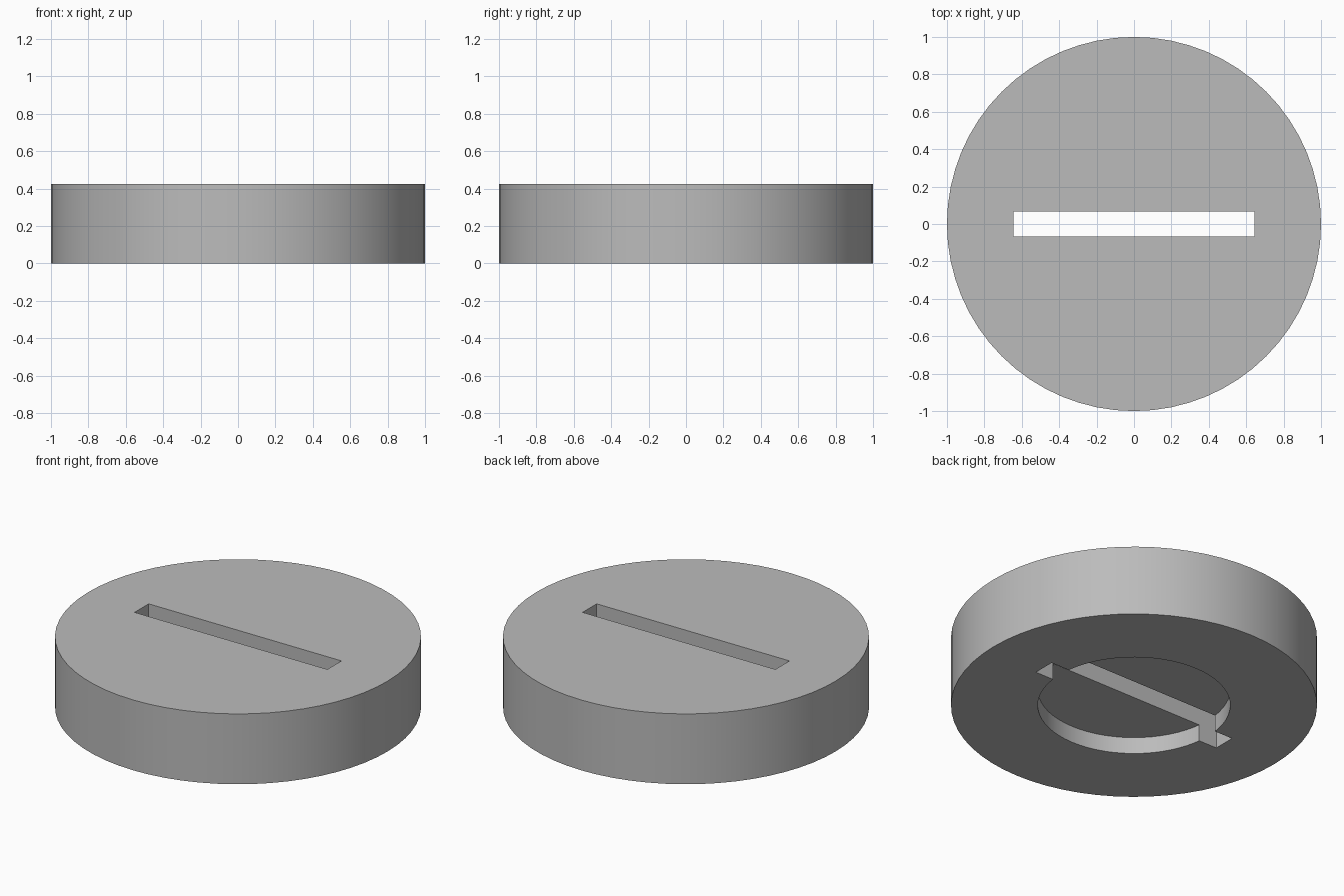
import bpy
import math

RADIUS, HEIGHT = 1.0, 0.424
RECESS_RADIUS, RECESS_DEPTH = 0.526, 0.1
SLOT_LENGTH, SLOT_WIDTH = 1.286, 0.134

default = bpy.data.objects.get("Cube")
if default:
    bpy.data.objects.remove(default, do_unlink=True)

# Plain grey material
grey = bpy.data.materials.new("plain grey")
grey.use_nodes = True
colour = (0.5, 0.5, 0.5, 1)
grey.diffuse_color = colour
grey.node_tree.nodes["Principled BSDF"].inputs["Base Color"].default_value = colour


def cylinder(name, radius, bottom, top):
    bpy.ops.mesh.primitive_cylinder_add(
        vertices=64, radius=radius, depth=top - bottom,
        location=(0, 0, (top + bottom) / 2))
    obj = bpy.context.object
    obj.name = name
    obj.data.materials.append(grey)
    return obj


def cut(body, cutter):
    mod = body.modifiers.new(cutter.name, 'BOOLEAN')
    mod.operation = 'DIFFERENCE'
    mod.solver = 'EXACT'
    mod.object = cutter
    bpy.ops.object.select_all(action='DESELECT')
    body.select_set(True)
    bpy.context.view_layer.objects.active = body
    bpy.ops.object.modifier_apply(modifier=mod.name)
    bpy.data.objects.remove(cutter, do_unlink=True)


# Round disc
disc = cylinder("slotted_disc", RADIUS, 0, HEIGHT)

# Shallow round recess in the underside
cut(disc, cylinder("recess_cutter", RECESS_RADIUS, -0.2, RECESS_DEPTH))

# Long slot right through the disc
bpy.ops.mesh.primitive_cube_add(size=1, location=(0, 0, HEIGHT / 2))
slot = bpy.context.object
slot.name = "slot_cutter"
slot.scale = (SLOT_LENGTH, SLOT_WIDTH, HEIGHT * 2)
slot.data.materials.append(grey)
cut(disc, slot)

# Smooth round walls with crisp rims
bpy.ops.object.shade_smooth_by_angle(angle=math.radians(30))
